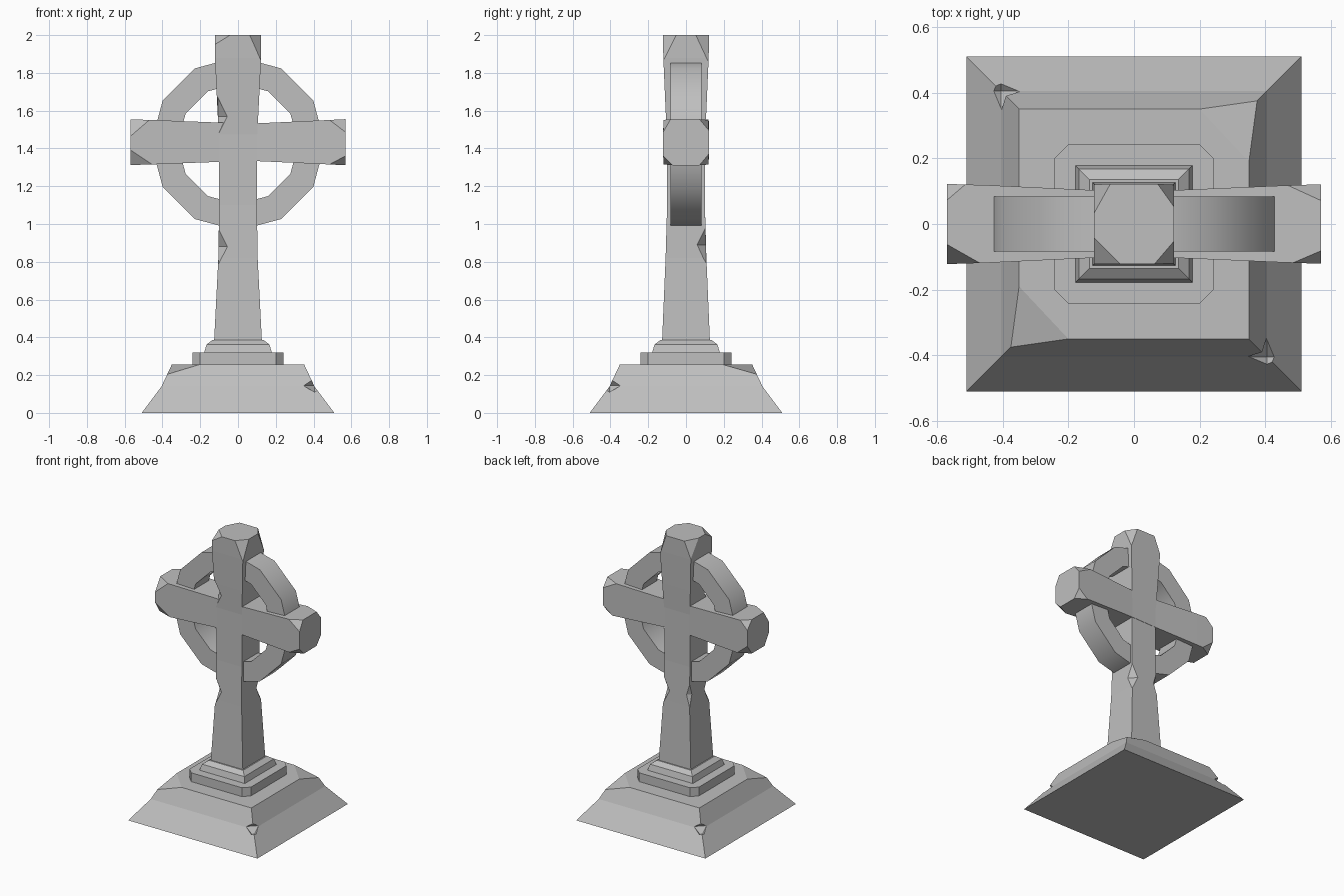
import bpy
import bmesh
import math
from mathutils import Vector, Matrix

if "Cube" in bpy.data.objects:
    bpy.data.objects.remove(bpy.data.objects["Cube"], do_unlink=True)

STONE = (0.52, 0.52, 0.52, 1)
stone = bpy.data.materials.new("grey_stone")
stone.use_nodes = True
stone.diffuse_color = STONE
stone.node_tree.nodes["Principled BSDF"].inputs["Base Color"].default_value = STONE


def finish(name, bm):
    bmesh.ops.recalc_face_normals(bm, faces=bm.faces)
    mesh = bpy.data.meshes.new(name)
    bm.to_mesh(mesh)
    bm.free()
    mesh.materials.append(stone)
    obj = bpy.data.objects.new(name, mesh)
    bpy.context.collection.objects.link(obj)
    return obj


def loft(sections, place):
    """Closed tube through rectangles (position, half width, half height)."""
    bm = bmesh.new()
    loops = []
    for t, a, b in sections:
        corners = ((-a, -b), (a, -b), (a, b), (-a, b))
        loops.append([bm.verts.new(place(t, u, v)) for u, v in corners])
    for low, high in zip(loops, loops[1:]):
        for i in range(4):
            j = (i + 1) % 4
            bm.faces.new((low[i], low[j], high[j], high[i]))
    bm.faces.new(loops[0][::-1])
    bm.faces.new(loops[-1])
    bmesh.ops.recalc_face_normals(bm, faces=bm.faces)
    return bm


def upright(t, u, v):
    return (u, v, t)


def chip(bm, corner, signs, depths):
    """Slice a corner off, reaching the given depth along x, y and z."""
    normal = Vector([s / d for s, d in zip(signs, depths)])
    point = Vector(corner) - Vector((signs[0] * depths[0], 0, 0))
    cut = bmesh.ops.bisect_plane(
        bm, geom=bm.verts[:] + bm.edges[:] + bm.faces[:], dist=1e-5,
        plane_co=point, plane_no=normal.normalized(), clear_outer=True)
    edges = [e for e in cut["geom_cut"] if isinstance(e, bmesh.types.BMEdge)]
    if edges:
        bmesh.ops.holes_fill(bm, edges=edges, sides=0)


def notch(obj, bites):
    """Bite wedge-shaped notches (centre, radius, half height) out of edges."""
    bm = bmesh.new()
    for centre, radius, height in bites:
        matrix = Matrix.Translation(centre) @ Matrix.Diagonal((radius, radius, height, 1))
        bmesh.ops.create_uvsphere(bm, u_segments=4, v_segments=2, radius=1, matrix=matrix)
    cutter = finish("notch_cutter", bm)
    cutter.hide_render = True
    mod = obj.modifiers.new("notches", 'BOOLEAN')
    mod.operation = 'DIFFERENCE'
    mod.solver = 'EXACT'
    mod.object = cutter
    bpy.context.view_layer.objects.active = obj
    bpy.ops.object.modifier_apply(modifier=mod.name)
    bpy.data.objects.remove(cutter, do_unlink=True)


# Sloping base with two worn top corners and two broken edges
bm = loft([(0, .51, .51), (.14, .405, .405), (.257, .35, .35)], upright)
for s in (-1, 1):
    chip(bm, (s * .35, s * .35, .257), (s, s, 1), (.15, .16, .04))
base = finish("base", bm)
notch(base, [((s * .405, -s * .405, .145), .058, .055) for s in (-1, 1)])

# Plinth slab with clipped corners
bm = loft([(.25, .242, .242), (.32, .242, .242)], upright)
uprights = [e for e in bm.edges if abs(e.verts[0].co.z - e.verts[1].co.z) > .01]
bmesh.ops.bevel(bm, geom=uprights, offset=.042, segments=1, affect='EDGES')
finish("plinth", bm)

# Small step below the shaft
bm = loft([(.315, .18, .18), (.362, .167, .167), (.386, .135, .135)], upright)
finish("step", bm)

# Shaft, waisted and flaring to a worn top
bm = loft([(.37, .127, .127), (.82, .104, .108), (1.1, .1, .1), (1.43, .1, .1),
           (1.65, .111, .11), (1.88, .122, .12), (2.0, .122, .122)], upright)
for signs, depths in (((-1, -1, 1), (.08, .08, .05)),
                      ((1, -1, 1), (.06, .07, .14)),
                      ((-1, 1, 1), (.05, .09, .12)),
                      ((1, 1, 1), (.05, .07, .15))):
    chip(bm, (signs[0] * .122, signs[1] * .122, 2.0), signs, depths)
shaft = finish("shaft", bm)
notch(shaft, [((-.104, -.106, .88), .048, .1),
              ((.104, .106, .89), .048, .1),
              ((-.103, .106, .9), .025, .09),
              ((-.107, -.106, 1.57), .05, .11)])

# Cross arms, flaring to chipped ends
ARM_Z = 1.433
bm = loft([(-.57, .122, .121), (-.44, .118, .117), (-.1, .102, .104),
           (.1, .102, .1), (.45, .117, .116), (.57, .121, .122)],
          lambda t, u, v: (t, u, ARM_Z + v))
for signs, depths in (((-1, -1, 1), (.11, .06, .09)),
                      ((-1, -1, -1), (.13, .05, .08)),
                      ((-1, 1, 1), (.06, .05, .06)),
                      ((-1, 1, -1), (.09, .05, .07)),
                      ((1, -1, 1), (.1, .04, .07)),
                      ((1, -1, -1), (.1, .05, .05)),
                      ((1, 1, 1), (.12, .05, .06)),
                      ((1, 1, -1), (.08, .05, .06))):
    corner = (signs[0] * .57, signs[1] * .122, ARM_Z + signs[2] * .121)
    chip(bm, corner, signs, depths)
finish("cross_arms", bm)

# Twelve-sided ring around the crossing
SIDES = 12
bm = bmesh.new()
profile = ((.32, -.083), (.46, -.083), (.46, .083), (.32, .083))
loops = []
for i in range(SIDES):
    angle = math.tau * i / SIDES
    loops.append([bm.verts.new((r * math.cos(angle), y, 1.425 + r * math.sin(angle)))
                  for r, y in profile])
for i in range(SIDES):
    here, there = loops[i], loops[(i + 1) % SIDES]
    for j in range(4):
        k = (j + 1) % 4
        bm.faces.new((here[j], here[k], there[k], there[j]))
ring = finish("ring", bm)
bpy.ops.object.select_all(action='DESELECT')
ring.select_set(True)
bpy.context.view_layer.objects.active = ring
bpy.ops.object.shade_smooth_by_angle(angle=math.radians(40))
